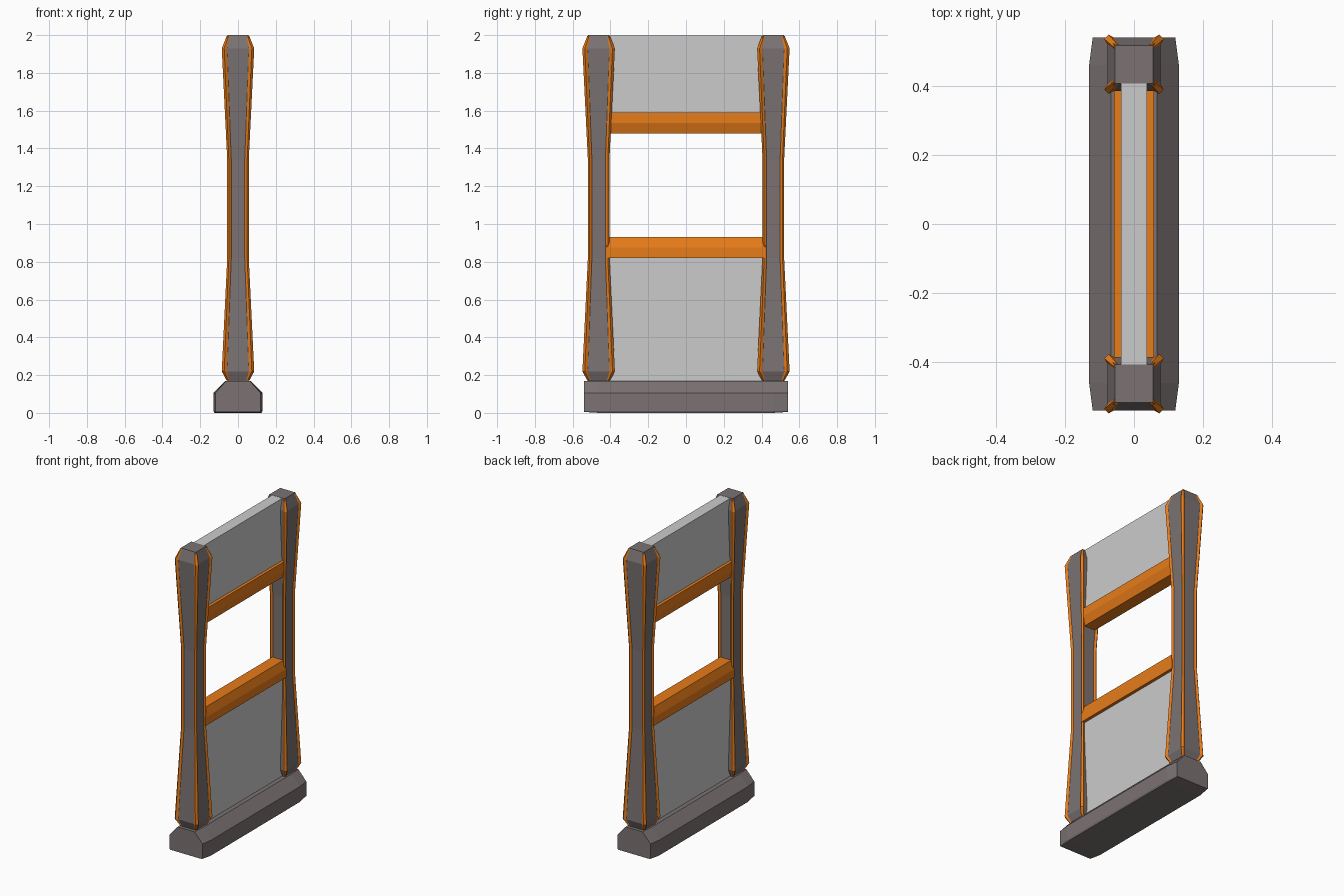
import bpy, bmesh

if "Cube" in bpy.data.objects:
    bpy.data.objects.remove(bpy.data.objects["Cube"])


def material(name, color):
    m = bpy.data.materials.new(name)
    m.diffuse_color = (*color, 1)
    m.use_nodes = True
    m.node_tree.nodes["Principled BSDF"].inputs["Base Color"].default_value = m.diffuse_color
    return m


DARK = material("dark_grey", (0.2, 0.17, 0.17))
ORANGE = material("orange", (0.8, 0.2, 0.01))


def loft(name, rings, mat=None):
    """Skin a list of matching point rings and cap both ends."""
    bm = bmesh.new()
    loops = [[bm.verts.new(p) for p in ring] for ring in rings]
    n = len(loops[0])
    for a, b in zip(loops, loops[1:]):
        for i in range(n):
            j = (i + 1) % n
            bm.faces.new((a[i], a[j], b[j], b[i]))
    bm.faces.new(loops[0])
    bm.faces.new(loops[-1])
    bmesh.ops.recalc_face_normals(bm, faces=bm.faces)
    mesh = bpy.data.meshes.new(name)
    bm.to_mesh(mesh)
    bm.free()
    if mat:
        mesh.materials.append(mat)
    obj = bpy.data.objects.new(name, mesh)
    bpy.context.collection.objects.link(obj)
    return obj


def along_y(name, profile, stations, mat=None):
    """Sweep an (x, z) half profile, mirrored in x; stations are (y, x scale, z lift)."""
    full = profile + [(-x, z) for x, z in reversed(profile)]
    rings = [[(x * s, y, max(z, lift)) for x, z in full] for y, s, lift in stations]
    return loft(name, rings, mat)


# Base plinth with tapered ends
along_y("base", [(0.125, 0), (0.13, 0.01), (0.13, 0.105), (0.067, 0.17)],
        [(-0.54, 0.92, 0.005), (-0.46, 1, 0), (0.46, 1, 0), (0.54, 0.92, 0.005)], DARK)

# Posts, waisted in the middle, with an edge strip on every corner
POST_Y = 0.4625
POST = [(0.17, 0.055), (0.22, 0.077), (0.82, 0.048), (1.34, 0.048), (1.93, 0.077), (2.0, 0.055)]
STRIP = [(0.171, 0.06), (0.22, 0.086), (0.82, 0.057), (1.34, 0.057), (1.93, 0.086), (1.995, 0.06)]
SECTION = [(1, 0.85), (0.85, 1), (0.68, 0.9), (0.4, 0.62), (0.62, 0.4), (0.9, 0.68)]
SIGNS = [(-1, -1), (1, -1), (1, 1), (-1, 1)]
for side, cy in (("front", -POST_Y), ("back", POST_Y)):
    loft(f"{side}_post", [[(h * sx, cy + h * sy, z) for sx, sy in SIGNS] for z, h in POST], DARK)
    for k, (sx, sy) in enumerate(SIGNS):
        loft(f"{side}_post_strip_{k + 1}",
             [[(h * u * sx, cy + h * v * sy, z) for u, v in SECTION] for z, h in STRIP], ORANGE)

# Lower and upper infill panels
for name, z0, z1 in (("lower_panel", 0.165, 0.83), ("upper_panel", 1.58, 1.999)):
    along_y(name, [(0.038, z0), (0.038, z1)], [(-0.41, 1, 0), (0.41, 1, 0)])

# Rails framing the opening, sloping towards it
for name, z0, d in (("lower_rail", 0.82, 1), ("upper_rail", 1.59, -1)):
    along_y(name, [(0.058, z0), (0.058, z0 + 0.055 * d), (0.04, z0 + 0.11 * d)],
            [(-0.42, 1, 0), (0.42, 1, 0)], ORANGE)
